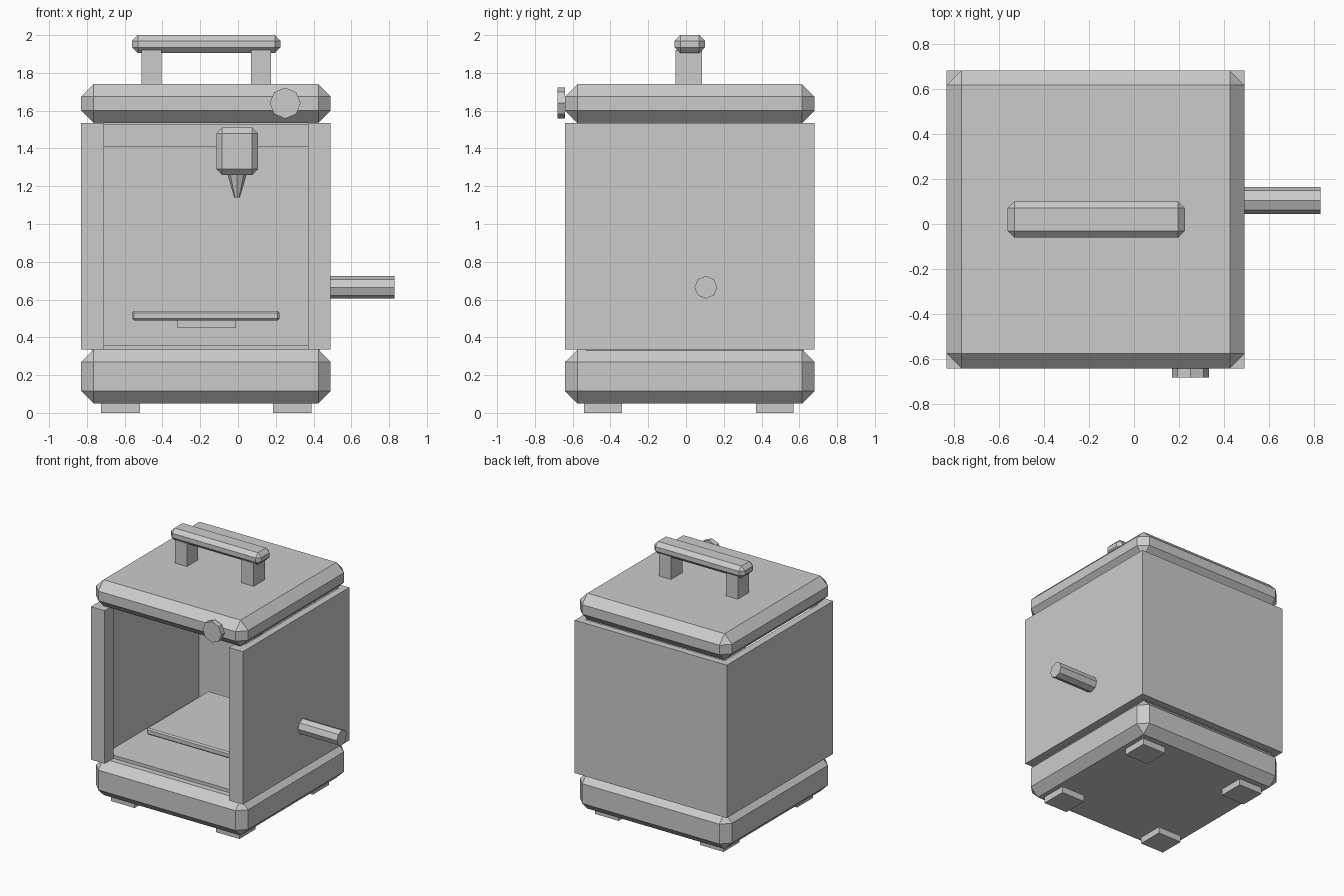
import bpy
import bmesh
from math import pi
from mathutils import Matrix, Vector

old = bpy.data.objects.get("Cube")
if old:
    bpy.data.objects.remove(old, do_unlink=True)

GREY = (0.6, 0.6, 0.6, 1.0)
mat = bpy.data.materials.new("plain_grey")
mat.use_nodes = True
mat.diffuse_color = GREY
mat.node_tree.nodes["Principled BSDF"].inputs["Base Color"].default_value = GREY


def finish(name, bm):
    bmesh.ops.recalc_face_normals(bm, faces=bm.faces)
    mesh = bpy.data.meshes.new(name)
    bm.to_mesh(mesh)
    bm.free()
    mesh.materials.append(mat)
    ob = bpy.data.objects.new(name, mesh)
    bpy.context.collection.objects.link(ob)
    return ob


def box(name, x, y, z, chamfer=0):
    """Box from (min, max) ranges, with optional flat chamfers on all edges."""
    bm = bmesh.new()
    lo, hi = Vector((x[0], y[0], z[0])), Vector((x[1], y[1], z[1]))
    size = hi - lo
    bmesh.ops.create_cube(bm, size=1, matrix=Matrix.Translation((lo + hi) / 2)
                          @ Matrix.Diagonal(size.to_4d()))
    if chamfer:
        bmesh.ops.bevel(bm, geom=bm.edges[:], offset=chamfer, segments=1,
                        affect='EDGES', profile=0.5)
    return finish(name, bm)


def rod(name, center, r1, r2, length, axis):
    """Eight-sided rod or cone along an axis."""
    turn = {'X': Matrix.Rotation(pi / 2, 4, 'Y'),
            'Y': Matrix.Rotation(pi / 2, 4, 'X'),
            'Z': Matrix.Identity(4)}[axis]
    bm = bmesh.new()
    bmesh.ops.create_cone(bm, cap_ends=True, segments=8, radius1=r1, radius2=r2,
                          depth=length, matrix=Matrix.Translation(center) @ turn)
    return finish(name, bm)


# Outer footprint and heights shared by the main parts
X0, X1, Y0, Y1 = -0.83, 0.49, -0.64, 0.68
BOTTOM, TOP = 0.335, 1.535
WALL, POST_W, POST_D = 0.055, 0.12, 0.11
inner_x = (X0 + WALL, X1 - WALL)

# Base, lid and feet
box("base", (X0, X1), (Y0, Y1), (0.05, BOTTOM), 0.065)
box("lid", (X0, X1), (Y0, Y1), (TOP, 1.74), 0.065)
for side, x in (("right", -0.725), ("left", 0.185)):
    for end, y in (("front", -0.54), ("back", 0.37)):
        box(f"{end}_{side}_foot", (x, x + 0.205), (y, y + 0.2), (0, 0.05))

# Housing open at the front: one U-shaped wall with thick front posts
half = [(X0 + POST_W, Y0), (X0 + POST_W, Y0 + POST_D),
        (X0 + WALL, Y0 + POST_D), (X0 + WALL, Y1 - WALL)]
outer = [(X0, Y1), (X0, Y0)]
mirror = lambda pts: [(X0 + X1 - px, py) for px, py in reversed(pts)]
outline = half + mirror(half) + mirror(outer) + outer
bm = bmesh.new()
face = bm.faces.new([bm.verts.new((px, py, BOTTOM)) for px, py in outline])
up = bmesh.ops.extrude_face_region(bm, geom=[face])["geom"]
bmesh.ops.translate(bm, vec=(0, 0, TOP - BOTTOM),
                    verts=[v for v in up if isinstance(v, bmesh.types.BMVert)])
finish("housing", bm)

# Interior floor and the upper block at the back
box("floor_plate", inner_x, (Y0 + POST_D, Y1 - WALL), (0.33, 0.36))
box("upper_block", inner_x, (0.35, Y1 - WALL), (1.41, 1.53))

# Tray with its support
box("tray", (-0.56, 0.22), (-0.34, 0.43), (0.49, 0.54), 0.01)
box("tray_support", (-0.32, -0.01), (0.1, Y1 - WALL), (0.45, 0.49))

# Dispenser with front panel and nozzle
box("dispenser", (-0.115, 0.105), (0.13, 0.37), (1.26, 1.51), 0.03)
box("dispenser_panel", (-0.075, 0.065), (0.123, 0.13), (1.345, 1.47))
rod("nozzle", (-0.005, 0.25, 1.2), 0.015, 0.05, 0.12, 'Z')

# Top handle
box("handle_bar", (-0.56, 0.225), (-0.06, 0.1), (1.905, 2.0), 0.03)
for side, x in (("right", -0.51), ("left", 0.07)):
    box(f"{side}_handle_post", (x, x + 0.105), (-0.055, 0.085), (1.74, 1.92))

# Front knob and side lever
rod("knob", (0.25, -0.66, 1.64), 0.082, 0.082, 0.04, 'Y')
rod("side_lever", (0.655, 0.105, 0.665), 0.06, 0.06, 0.345, 'X')
